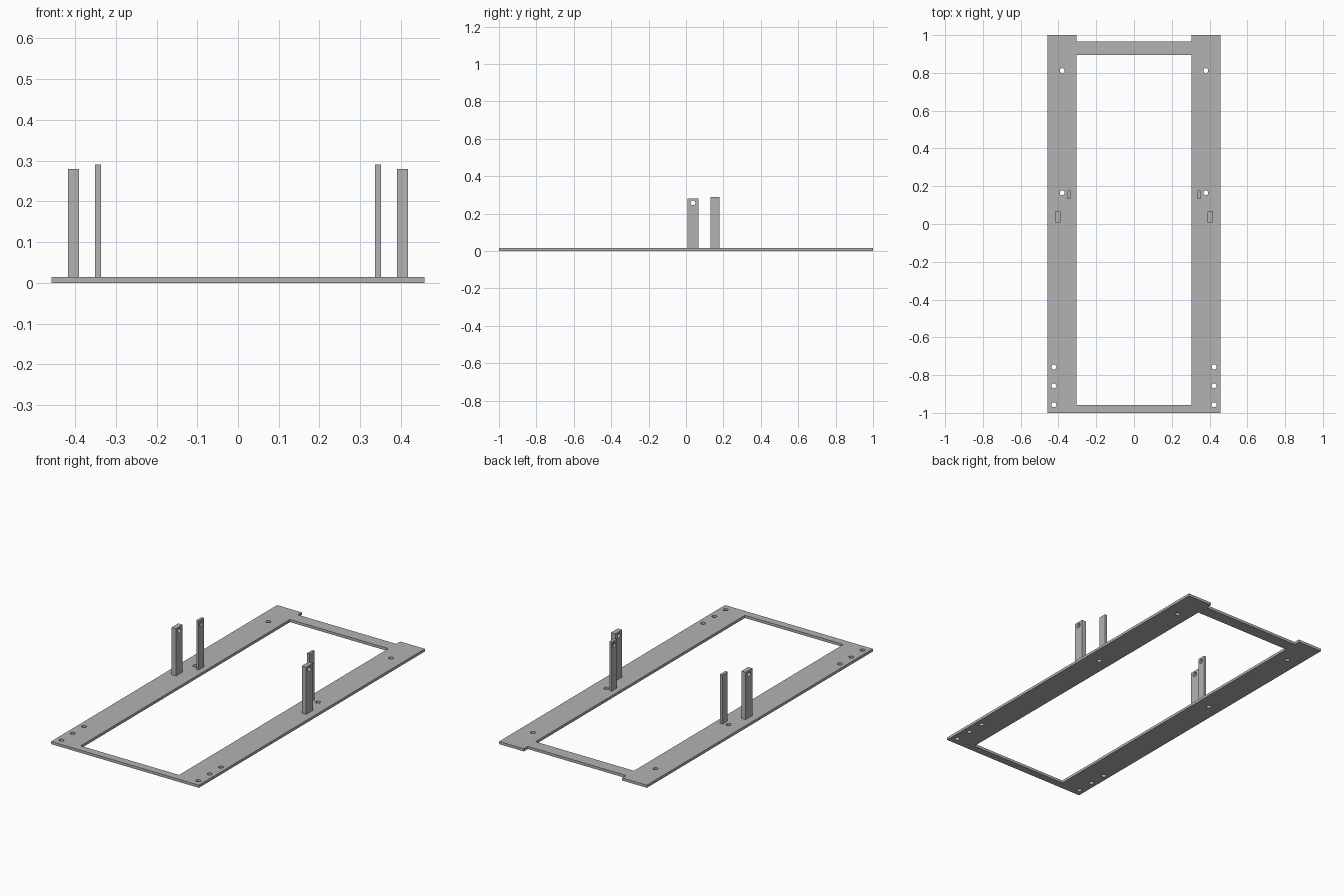
import bpy, bmesh
from mathutils import Matrix, Vector

if "Cube" in bpy.data.objects:
    bpy.data.objects.remove(bpy.data.objects["Cube"], do_unlink=True)

grey = bpy.data.materials.new("plain grey")
grey.use_nodes = True
colour = (0.45, 0.45, 0.45, 1)
grey.diffuse_color = colour
grey.node_tree.nodes["Principled BSDF"].inputs["Base Color"].default_value = colour

THICK = 0.015
HOLE = 0.013


def new_object(name, bm):
    bmesh.ops.recalc_face_normals(bm, faces=bm.faces)
    mesh = bpy.data.meshes.new(name)
    bm.to_mesh(mesh)
    bm.free()
    mesh.materials.append(grey)
    ob = bpy.data.objects.new(name, mesh)
    bpy.context.collection.objects.link(ob)
    return ob


def add_box(bm, lo, hi):
    lo, hi = Vector(lo), Vector(hi)
    place = Matrix.Translation((lo + hi) / 2) @ Matrix.Diagonal((hi - lo).to_4d())
    bmesh.ops.create_cube(bm, size=1, matrix=place)


def add_rod(bm, centre, length, axis):
    turn = Vector((0, 0, 1)).rotation_difference(Vector(axis)).to_matrix().to_4x4()
    bmesh.ops.create_cone(bm, cap_ends=True, segments=24, radius1=HOLE, radius2=HOLE,
                          depth=length, matrix=Matrix.Translation(centre) @ turn)


def cut(ob, cutter_bm):
    cutter = new_object("cutter", cutter_bm)
    cutter.hide_render = True
    mod = ob.modifiers.new("holes", 'BOOLEAN')
    mod.operation = 'DIFFERENCE'
    mod.solver = 'EXACT'
    mod.object = cutter
    bpy.context.view_layer.update()
    result = bpy.data.meshes.new_from_object(
        ob.evaluated_get(bpy.context.evaluated_depsgraph_get()))
    ob.modifiers.clear()
    ob.data = result
    bpy.data.objects.remove(cutter, do_unlink=True)


# Flat base frame: outer outline with a notch at the back
outer, inner = 0.458, 0.305
half = [(outer, -1), (outer, 1), (inner, 1), (inner, 0.965)]
outline = half + [(-x, y) for x, y in reversed(half)]
bm = bmesh.new()
face = bm.faces.new([bm.verts.new((x, y, 0)) for x, y in outline])
new = bmesh.ops.extrude_face_region(bm, geom=[face])["geom"]
bmesh.ops.translate(bm, vec=(0, 0, THICK),
                    verts=[v for v in new if isinstance(v, bmesh.types.BMVert)])
frame = new_object("base_frame", bm)

# Window opening and screw holes
bm = bmesh.new()
add_box(bm, (-inner, -0.957, -0.1), (inner, 0.896, 0.1))
for side in (-1, 1):
    for x, y in [(0.38, 0.812), (0.38, 0.165), (0.424, -0.757), (0.424, -0.857), (0.424, -0.957)]:
        add_rod(bm, (side * x, y, 0), 0.2, (0, 0, 1))
cut(frame, bm)

# Upright posts on both rails
for side, label in ((1, "left"), (-1, "right")):
    def post(name, x0, x1, y0, y1, top, hole_x, hole_z, hole_len):
        bm = bmesh.new()
        xs = sorted((side * x0, side * x1))
        add_box(bm, (xs[0], y0, THICK), (xs[1], y1, top))
        ob = new_object(label + name, bm)
        bm = bmesh.new()
        add_rod(bm, (side * hole_x, (y0 + y1) / 2, hole_z), hole_len, (1, 0, 0))
        cut(ob, bm)

    # thick outer post is drilled through, thin inner post has a blind hole facing inwards
    post("_outer_post", 0.39, 0.417, 0.008, 0.067, 0.28, 0.404, 0.258, 0.1)
    post("_inner_post", 0.336, 0.351, 0.132, 0.178, 0.29, 0.336, 0.266, 0.02)
